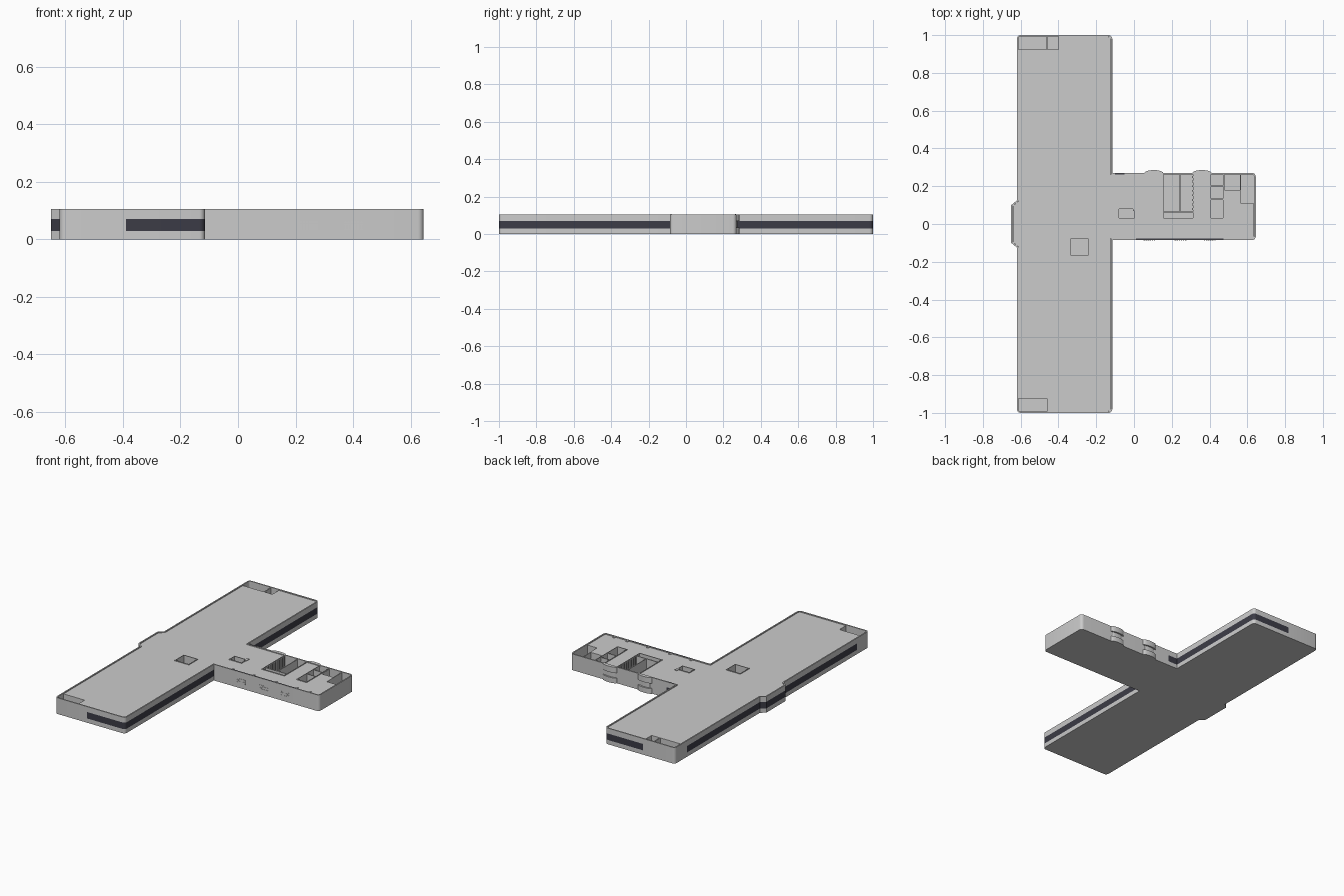
import bpy, bmesh, math
from mathutils import Vector

if "Cube" in bpy.data.objects:
    bpy.data.objects.remove(bpy.data.objects["Cube"])

H, Z1, Z2, WALL = 0.105, 0.028, 0.07, 0.008


def material(name, rgb):
    m = bpy.data.materials.new(name)
    m.diffuse_color = (*rgb, 1)
    m.use_nodes = True
    m.node_tree.nodes["Principled BSDF"].inputs["Base Color"].default_value = m.diffuse_color
    return m


GREY = material("light_grey", (0.6, 0.6, 0.6))
DARK = material("dark_glass", (0.045, 0.045, 0.062))


def finish(name, bm, mats=(GREY,)):
    bmesh.ops.recalc_face_normals(bm, faces=bm.faces)
    me = bpy.data.meshes.new(name)
    bm.to_mesh(me)
    bm.free()
    ob = bpy.data.objects.new(name, me)
    bpy.context.collection.objects.link(ob)
    for m in mats:
        me.materials.append(m)
    return ob


def add_box(bm, x0, x1, y0, y1, z0, z1):
    vs = bmesh.ops.create_cube(bm, size=1)["verts"]
    for v in vs:
        v.co = Vector((x0 if v.co.x < 0 else x1, y0 if v.co.y < 0 else y1,
                       z0 if v.co.z < 0 else z1))


def boxes(name, items, mat=GREY):
    bm = bmesh.new()
    for b in items:
        add_box(bm, *b)
    return finish(name, bm, (mat,))


def prism(bm, pts, z0, z1):
    f = bm.faces.new([bm.verts.new((x, y, z0)) for x, y in pts])
    top = bmesh.ops.extrude_face_region(bm, geom=[f])["geom"]
    bmesh.ops.translate(bm, vec=(0, 0, z1 - z0),
                        verts=[g for g in top if isinstance(g, bmesh.types.BMVert)])


def rounded(corners, seg=5):
    """Fillet the corners that carry a radius."""
    out, n = [], len(corners)
    for i, (x, y, r) in enumerate(corners):
        c = Vector((x, y))
        if r == 0:
            out.append(c)
            continue
        a = (Vector(corners[i - 1][:2]) - c).normalized()
        b = (Vector(corners[(i + 1) % n][:2]) - c).normalized()
        centre = c + (a + b) * r
        for k in range(seg + 1):
            t = math.pi / 2 * k / seg
            out.append(centre - b * r * math.cos(t) - a * r * math.sin(t))
    return out


def inset(pts, d):
    """Mitred inward offset of a counter-clockwise outline."""
    out, n = [], len(pts)
    for i, p in enumerate(pts):
        e1 = (p - pts[i - 1]).normalized()
        e2 = (pts[(i + 1) % n] - p).normalized()
        n1, n2 = Vector((-e1.y, e1.x)), Vector((-e2.y, e2.x))
        out.append(p + (n1 + n2) * d / (1 + n1.dot(n2)))
    return out


# T-shaped plan with extra points where the window bands end
R = 0.02
outline = rounded([
    (-0.62, -1, R), (-0.39, -1, 0), (-0.115, -1, R), (-0.115, -0.085, 0),
    (0.645, -0.085, R), (0.645, 0.27, R), (-0.05, 0.27, 0), (-0.115, 0.27, 0),
    (-0.115, 1, R), (-0.39, 1, 0), (-0.62, 1, R), (-0.62, 0.875, 0),
    (-0.62, 0.125, 0), (-0.65, 0.1, 0), (-0.65, -0.1, 0), (-0.62, -0.125, 0),
    (-0.62, -0.875, 0)])
inner = inset(outline, WALL)

# Outer walls and floor, window band coloured by height and place
bm = bmesh.new()
loops = [[bm.verts.new((p.x, p.y, z)) for p in pts] for pts, z in
         [(outline, 0), (outline, Z1), (outline, Z2), (outline, H), (inner, H), (inner, 0.006)]]
n = len(outline)
for k in range(5):
    for i in range(n):
        j = (i + 1) % n
        f = bm.faces.new((loops[k][i], loops[k][j], loops[k + 1][j], loops[k + 1][i]))
        c = f.calc_center_median()
        if k == 1 and (-0.39 < c.x < -0.05 or (c.x < -0.6 and abs(c.y) < 0.875)):
            f.material_index = 1
bm.faces.new(loops[0][::-1])
bm.faces.new(loops[5])
shell = finish("outer_walls", bm, (GREY, DARK))

# Roof slab just under the wall tops
bm = bmesh.new()
prism(bm, inset(outline, WALL + 0.0005), 0.004, 0.1)
slab = finish("roof_slab", bm)

# Open rooms, shafts and stairwells cut through the slab
rooms = [
    (-0.7, -0.46, -1.1, -0.925), (-0.7, -0.463, 0.925, 1.1), (-0.457, -0.4, 0.925, 1.1),
    (-0.335, -0.24, -0.165, -0.08), (-0.08, 0.003, 0.032, 0.08),
    (0.155, 0.24, 0.066, 0.262), (0.245, 0.312, 0.066, 0.262), (0.155, 0.312, 0.032, 0.06),
    (0.407, 0.472, 0.032, 0.128), (0.407, 0.472, 0.134, 0.198), (0.407, 0.472, 0.204, 0.262),
    (0.478, 0.56, 0.18, 0.262), (0.566, 0.638, 0.108, 0.262)]
cutter = boxes("room_cutter", [(*r, 0.006, 0.2) for r in rooms])
cutter.hide_render = True
cutter.hide_viewport = False
mod = slab.modifiers.new("rooms", "BOOLEAN")
mod.operation, mod.solver, mod.object = "DIFFERENCE", "EXACT", cutter
bpy.context.view_layer.objects.active = slab
bpy.ops.object.modifier_apply(modifier=mod.name)
bpy.data.objects.remove(cutter)

# Raised wall tops around the interior shafts
rims, t = [], 0.004
for x0, x1, y0, y1 in [rooms[3], rooms[4], (0.155, 0.312, 0.032, 0.262),
                       (0.407, 0.472, 0.032, 0.262)]:
    rims += [(x0 - t, x0, y0 - t, y1 + t, 0.09, 0.104), (x1, x1 + t, y0 - t, y1 + t, 0.09, 0.104),
             (x0, x1, y0 - t, y0, 0.09, 0.104), (x0, x1, y1, y1 + t, 0.09, 0.104)]
boxes("shaft_rims", rims)

# Ribs along the two long walls of the large room
boxes("room_ribs", [(x, x + 0.005, 0.075 + 0.024 * i, 0.085 + 0.024 * i, 0.006, 0.1)
                    for x in (0.155, 0.307) for i in range(8)])

# Pilasters along the wing front and a small column
boxes("pilasters", [(x, x + 0.014, -0.079, -0.062, 0.09, 0.104)
                    for x in (0.005, 0.155, 0.315, 0.465, 0.56)]
      + [(-0.005, 0.012, 0.07, 0.1, 0.09, 0.104)])

# Dark glazing tops showing along the wing walls
boxes("glazing_tops", [(0.01, 0.475, -0.083, -0.078, 0.1, 0.1056),
                       (-0.1, -0.05, 0.263, 0.268, 0.1, 0.1056)], DARK)

# Curved bays on the back of the wing, open at mid height
bm = bmesh.new()
for cx in (0.105, 0.36):
    for w, d, z0, z1 in ((0.05, 0.016, 0, 0.034), (0.05, 0.016, 0.068, H),
                         (0.034, 0.006, 0.034, 0.068)):
        arc = [(cx + w * math.cos(math.pi * i / 12), 0.2695 + d * math.sin(math.pi * i / 12))
               for i in range(13)]
        prism(bm, arc, z0, z1)
bays = finish("curved_bays", bm)

# Small perforated grilles on the wing front
boxes("front_grilles", [(x + 0.011 * i, x + 0.011 * i + 0.007, -0.0865, -0.0845,
                         0.032 + 0.008 * k, 0.037 + 0.008 * k)
                        for x in (0.05, 0.215, 0.37) for i in range(6) for k in range(4)])

for ob in (shell, bays):
    bpy.ops.object.select_all(action="DESELECT")
    ob.select_set(True)
    bpy.context.view_layer.objects.active = ob
    bpy.ops.object.shade_smooth_by_angle(angle=math.radians(30))
